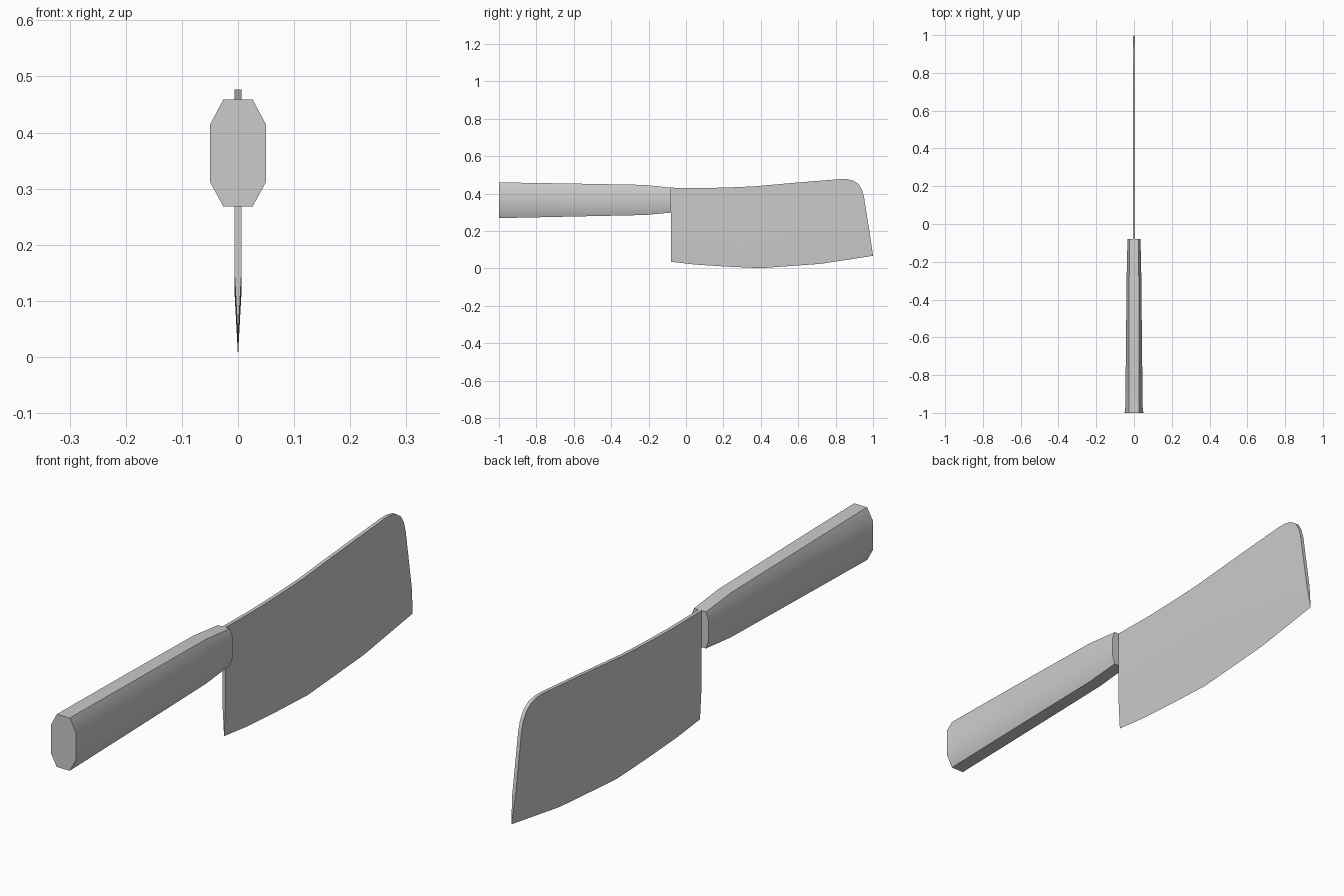
import bpy, bmesh

if "Cube" in bpy.data.objects:
    bpy.data.objects.remove(bpy.data.objects["Cube"])


def make_object(name, verts, faces):
    mesh = bpy.data.meshes.new(name)
    mesh.from_pydata(verts, [], faces)
    bm = bmesh.new()
    bm.from_mesh(mesh)
    bmesh.ops.recalc_face_normals(bm, faces=bm.faces)
    bm.to_mesh(mesh)
    bm.free()
    obj = bpy.data.objects.new(name, mesh)
    bpy.context.collection.objects.link(obj)
    bpy.ops.object.select_all(action='DESELECT')
    obj.select_set(True)
    bpy.context.view_layer.objects.active = obj
    bpy.ops.object.shade_smooth_by_angle(angle=0.5)
    return obj


# Blade: flat plate above the bevel line, tapering to a sharp curved edge
HALF = 0.0065
edge = [(-0.08, 0.035), (0.05, 0.02), (0.22, 0.009), (0.40, 0.001),
        (0.72, 0.024), (1.0, 0.067)]
bevel = [(-0.08, 0.155), (0.05, 0.14), (0.22, 0.13), (0.40, 0.12),
         (0.71, 0.14), (0.986, 0.165)]
spine = [(0.951, 0.385), (0.941, 0.42), (0.923, 0.45), (0.895, 0.469),
         (0.86, 0.477), (0.825, 0.477), (0.60, 0.459), (0.36, 0.438),
         (0.22, 0.432), (0.08, 0.429), (-0.08, 0.431)]
plate = bevel + spine
n, m = len(plate), len(edge)
verts = [(s * HALF, y, z) for s in (-1, 1) for y, z in plate]
verts += [(0, y, z) for y, z in edge]
faces = [list(range(n)), list(range(n, 2 * n))]
for i in range(m - 1, n):                      # rim: tip, spine and heel
    j = (i + 1) % n
    faces.append([i, j, n + j, n + i])
for i in range(m - 1):                         # sharpened bevels
    e = 2 * n + i
    faces += [[i, i + 1, e + 1, e], [n + i, n + i + 1, e + 1, e]]
faces += [[0, n, 2 * n], [m - 1, n + m - 1, 2 * n + m - 1]]
make_object("blade", verts, faces)

# Handle: octagonal sections (y, half width, flat half width, four heights)
sections = [(-1.0, 0.050, 0.026, 0.268, 0.312, 0.414, 0.459),
            (-0.97, 0.046, 0.026, 0.269, 0.312, 0.414, 0.459),
            (-0.60, 0.042, 0.026, 0.277, 0.317, 0.410, 0.453),
            (-0.22, 0.038, 0.025, 0.285, 0.321, 0.407, 0.446),
            (-0.08, 0.034, 0.024, 0.298, 0.327, 0.404, 0.431)]
verts, faces = [], []
for y, w, f, z0, z1, z2, z3 in sections:
    ring = [(f, z0), (w, z1), (w, z2), (f, z3)]
    ring += [(-x, z) for x, z in reversed(ring)]
    verts += [(x, y, z) for x, z in ring]
for k in range(len(sections) - 1):
    for i in range(8):
        a, b = k * 8 + i, k * 8 + (i + 1) % 8
        faces.append([a, b, b + 8, a + 8])
faces += [list(range(8)), list(range(len(verts) - 8, len(verts)))]
make_object("handle", verts, faces)
